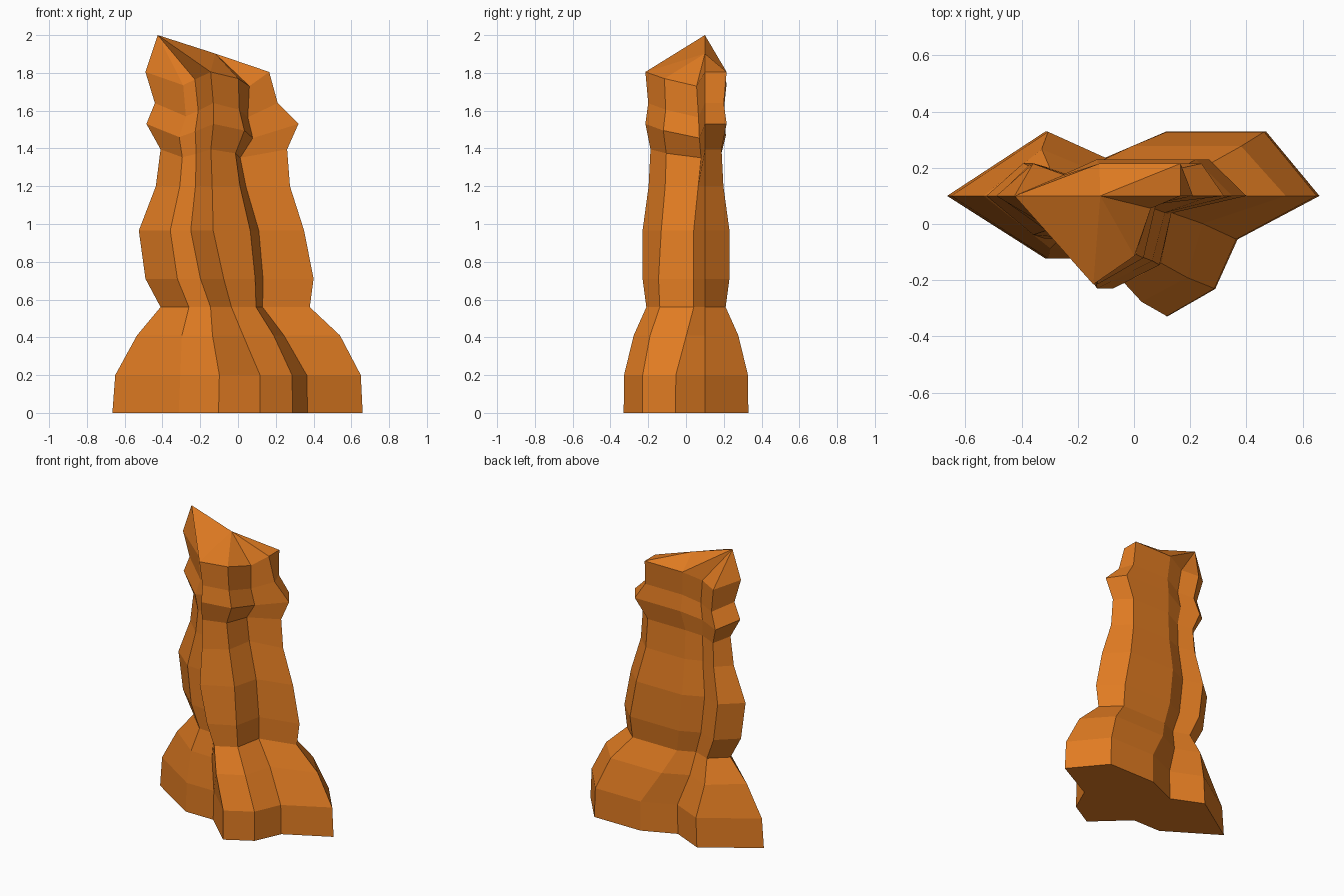
import bpy, bmesh
from mathutils import Vector

if "Cube" in bpy.data.objects:
    bpy.data.objects.remove(bpy.data.objects["Cube"])

# Key cross-sections: (u across the width, v away from the spine plane y = 0.1),
# for the points: five front, right tip, four back, going round from the left tip
sections = [
    (0.2, [(.265, -.52), (.424, -.52), (.59, -1), (.72, -.77), (.78, -.36), (1, 0),
           (.856, 1), (.59, 1), (.424, .59), (.265, 1)]),
    (0.56, [(.19, -.48), (.335, -.5), (.475, -1), (.64, -.77), (.684, -.19), (1, 0),
            (.85, 1), (.42, 1), (.28, .55), (.14, .9)]),
    (0.965, [(.19, -.42), (.314, -.45), (.45, -1), (.674, -.7), (.726, -.18), (1, 0),
             (.85, 1), (.45, 1), (.30, .55), (.15, .9)]),
    (1.39, [(.17, -.4), (.28, -.42), (.396, -1), (.59, -.71), (.627, -.07), (1, 0),
            (.85, 1), (.42, 1), (.26, .6), (.11, .95)]),
    (1.8, [(.305, -.38), (.40, -.42), (.527, -1), (.75, -.68), (.84, -.14), (1, 0),
           (1, 1), (.56, 1), (.37, .65), (.2, 1)]),
]
# Rings: height, left x, right x, half depth
rings = [(0, -.665, .66, .33), (.2, -.65, .65, .328), (.41, -.535, .54, .277),
         (.56, -.41, .38, .21), (.71, -.49, .40, .23), (.965, -.525, .35, .23),
         (1.2, -.435, .275, .198), (1.395, -.41, .26, .188), (1.53, -.485, .32, .215),
         (1.64, -.44, .21, .20), (1.805, -.49, .165, .215)]
# How far each point sags below its ring near the top
sag = [0, .07, .04, 0, .035, .075, 0, 0, 0, .04, .06]


def section_at(z):
    z = min(max(z, sections[0][0]), sections[-1][0])
    for (z0, a), (z1, b) in zip(sections, sections[1:]):
        if z <= z1:
            t = (z - z0) / (z1 - z0)
            return [(0, 0)] + [Vector(p).lerp(Vector(q), t) for p, q in zip(a, b)]


bm = bmesh.new()
loops = []
for z, xl, xr, h in rings:
    droop = min(max((z - 1.2) / .33, 0), 1)
    loop = []
    for (u, v), s in zip(section_at(z), sag):
        y = .1 + v * (h + .1 if v < 0 else h - .1)
        loop.append(bm.verts.new((xl + u * (xr - xl), y, z - s * droop)))
    loops.append(loop)

# Walls and base
n = len(sag)
for lo, hi in zip(loops, loops[1:]):
    for i in range(n):
        j = (i + 1) % n
        bm.faces.new((lo[i], lo[j], hi[j], hi[i]))
bm.faces.new(loops[0][::-1])

# Slanted cap: a peak on the left and a ridge running down to the right tip
peak = bm.verts.new((-.425, .1, 2.0))
ridge = bm.verts.new((-.12, .1, 1.902))
top = loops[-1]
for i in range(n):
    tip = ridge if 3 <= i < 8 else peak
    bm.faces.new((top[i], top[(i + 1) % n], tip))
    if i in (3, 8):
        bm.faces.new((peak, top[3], ridge) if i == 3 else (ridge, top[8], peak))
bmesh.ops.recalc_face_normals(bm, faces=bm.faces)

mesh = bpy.data.meshes.new("rock_pillar")
bm.to_mesh(mesh)
bm.free()
rock = bpy.data.objects.new("rock_pillar", mesh)
bpy.context.collection.objects.link(rock)

mat = bpy.data.materials.new("orange_stone")
mat.diffuse_color = (.75, .2, .016, 1)
mat.use_nodes = True
mat.node_tree.nodes["Principled BSDF"].inputs["Base Color"].default_value = mat.diffuse_color
mesh.materials.append(mat)
